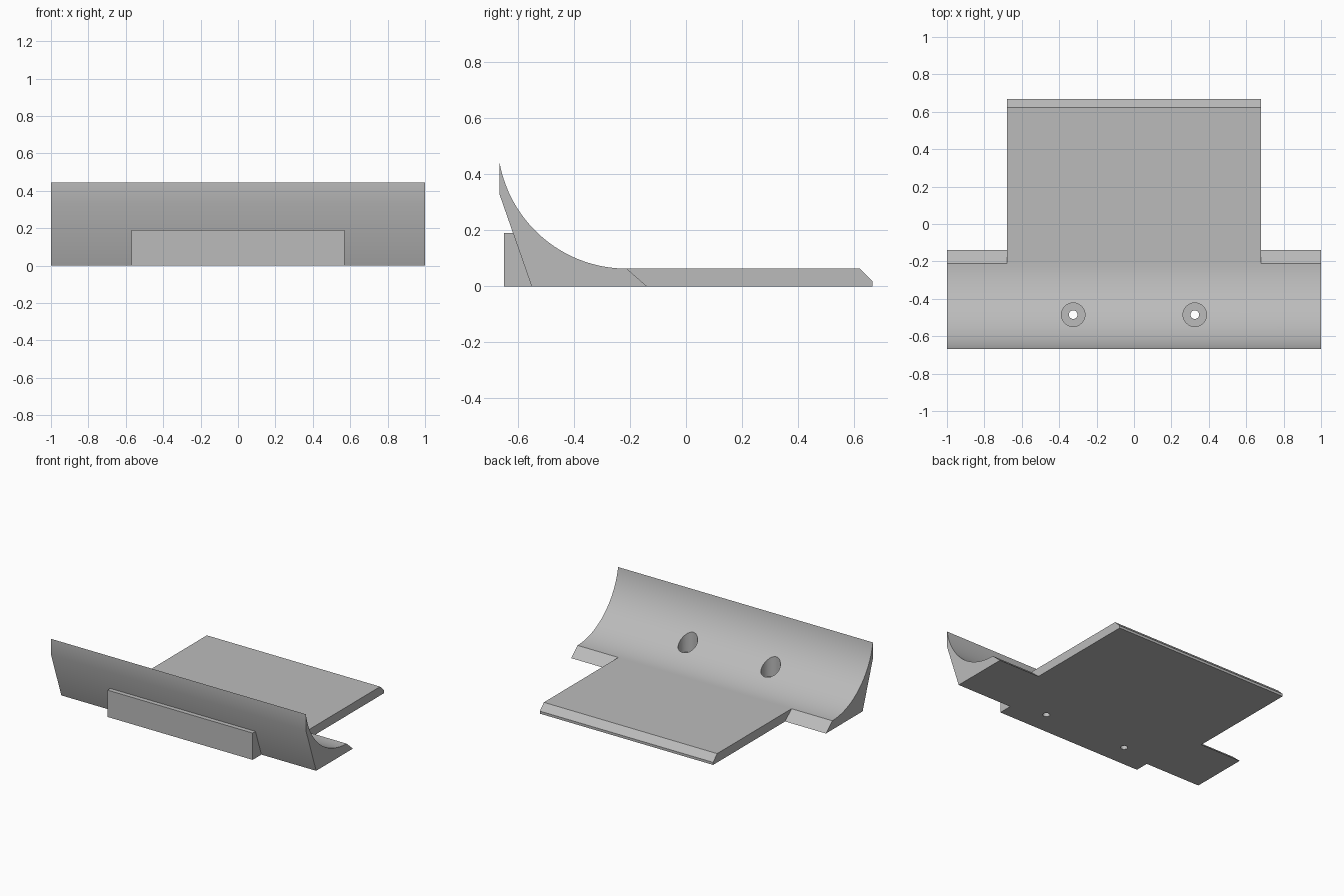
import bpy, bmesh, math

cube = bpy.data.objects.get("Cube")
if cube:
    bpy.data.objects.remove(cube, do_unlink=True)

GREY = 0.5
grey = bpy.data.materials.new("plain grey")
grey.use_nodes = True
grey.diffuse_color = (GREY, GREY, GREY, 1)
grey.node_tree.nodes["Principled BSDF"].inputs["Base Color"].default_value = (GREY, GREY, GREY, 1)


def finish(name, bm):
    """Turn a bmesh into a grey object."""
    bmesh.ops.recalc_face_normals(bm, faces=bm.faces)
    mesh = bpy.data.meshes.new(name)
    bm.to_mesh(mesh)
    bm.free()
    mesh.materials.append(grey)
    obj = bpy.data.objects.new(name, mesh)
    bpy.context.collection.objects.link(obj)
    return obj


def extrude_profile(name, profile, half_width):
    """Sweep a (y, z) outline from -half_width to +half_width along x."""
    bm = bmesh.new()
    face = bm.faces.new([bm.verts.new((-half_width, y, z)) for y, z in profile])
    swept = bmesh.ops.extrude_face_region(bm, geom=[face])["geom"]
    verts = [v for v in swept if isinstance(v, bmesh.types.BMVert)]
    bmesh.ops.translate(bm, verts=verts, vec=(2 * half_width, 0, 0))
    return finish(name, bm)


def lathe_profile(name, profile, x, y, steps=40):
    """Spin a closed (radius, z) outline about a vertical axis."""
    bm = bmesh.new()
    verts = [bm.verts.new((x + r, y, z)) for r, z in profile]
    edges = [bm.edges.new(pair) for pair in zip(verts, verts[1:])]
    bmesh.ops.spin(bm, geom=verts + edges, cent=(x, y, 0), axis=(0, 0, 1),
                   angle=math.tau, steps=steps)
    bmesh.ops.remove_doubles(bm, verts=bm.verts, dist=0.0001)
    return finish(name, bm)


# Key dimensions
THICK = 0.063
FRONT, BACK = -0.667, 0.667
LIP_Y, TOE_Y, HEEL_Y = -0.212, -0.14, -0.552
TIP_Z, SHOULDER_Z = 0.445, 0.33

# Curved rail: a concave arc that is level at the lip and rises to a thin tip
run, rise = LIP_Y - FRONT, TIP_Z - THICK
radius = (run ** 2 + rise ** 2) / (2 * rise)
sweep = math.asin(run / radius)
segments = 40
arc = []
for i in range(segments + 1):
    a = sweep * i / segments
    arc.append((LIP_Y - radius * math.sin(a), THICK + radius * (1 - math.cos(a))))
rail = extrude_profile(
    "curved_rail",
    arc + [(FRONT, SHOULDER_Z), (HEEL_Y, 0), (TOE_Y, 0)], 1.0)

# Counterbored screw holes through the rail
bore = [(0, -0.1), (0.023, -0.1), (0.023, THICK), (0.063, THICK), (0.063, 0.6), (0, 0.6)]
for side in (-1, 1):
    cutter = lathe_profile("hole_cutter", bore, side * 0.325, -0.485)
    cutter.hide_render = True
    mod = rail.modifiers.new("screw_hole", 'BOOLEAN')
    mod.operation, mod.solver, mod.object = 'DIFFERENCE', 'EXACT', cutter
    bpy.context.view_layer.objects.active = rail
    bpy.ops.object.modifier_apply(modifier=mod.name)
    bpy.data.objects.remove(cutter, do_unlink=True)

# Flat plate behind the rail, chamfered along its back edge
plate = extrude_profile(
    "base_plate",
    [(LIP_Y, THICK), (TOE_Y, 0), (BACK, 0), (BACK, 0.018), (0.622, THICK)], 0.68)

# Front bar that sits flush against the sloping face of the rail
bar_top = 0.19
slope_y = HEEL_Y + (FRONT - HEEL_Y) * bar_top / SHOULDER_Z
bar = extrude_profile(
    "front_bar",
    [(-0.65, 0), (HEEL_Y, 0), (slope_y, bar_top), (-0.65, bar_top)], 0.57)

# Smooth the curve while keeping the hard edges
bpy.ops.object.select_all(action='DESELECT')
for part in (rail, plate, bar):
    part.select_set(True)
bpy.context.view_layer.objects.active = rail
bpy.ops.object.shade_smooth_by_angle(angle=math.radians(30))
